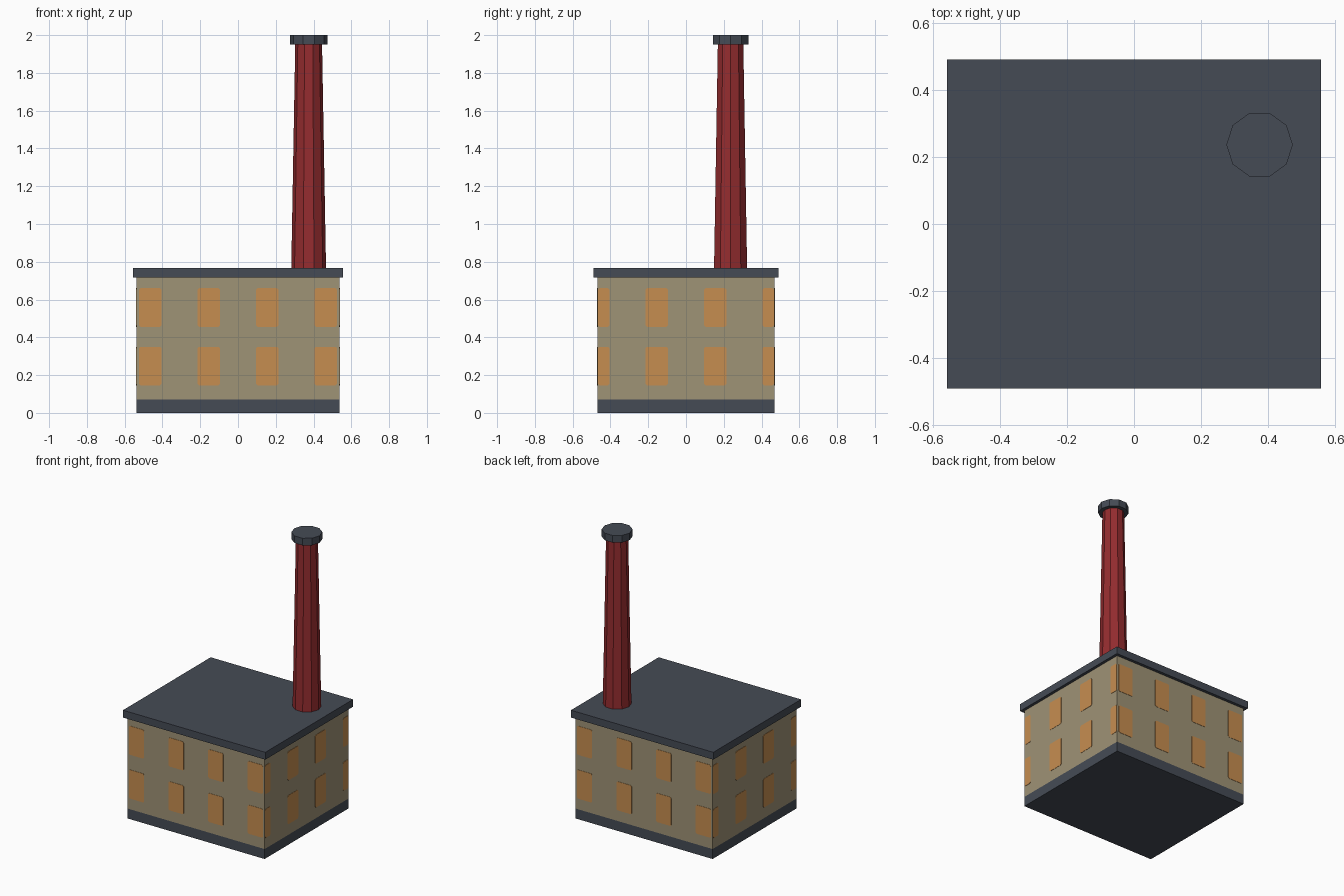
import bpy, bmesh, math
from mathutils import Matrix, Vector

if "Cube" in bpy.data.objects:
    bpy.data.objects.remove(bpy.data.objects["Cube"])


def srgb(r, g, b):
    lin = [(c / 255 / 12.92) if c < 10 else ((c / 255 + 0.055) / 1.055) ** 2.4 for c in (r, g, b)]
    return (*lin, 1.0)


def material(name, rgb):
    m = bpy.data.materials.new(name)
    m.diffuse_color = srgb(*rgb)
    m.use_nodes = True
    m.node_tree.nodes["Principled BSDF"].inputs["Base Color"].default_value = m.diffuse_color
    return m


SLATE = material("slate grey", (69, 75, 85))
WALL = material("tan wall", (159, 147, 118))
AMBER = material("amber window", (198, 141, 80))
BRICK = material("brick red", (149, 44, 47))


def finish(name, bm, mat):
    bmesh.ops.recalc_face_normals(bm, faces=bm.faces)
    mesh = bpy.data.meshes.new(name)
    bm.to_mesh(mesh)
    bm.free()
    mesh.materials.append(mat)
    ob = bpy.data.objects.new(name, mesh)
    bpy.context.collection.objects.link(ob)


def box(name, hx, hy, z0, z1, mat):
    bm = bmesh.new()
    bmesh.ops.create_cube(bm, size=1, matrix=Matrix.Translation((0, 0, (z0 + z1) / 2))
                          @ Matrix.Diagonal((2 * hx, 2 * hy, z1 - z0, 1)))
    finish(name, bm, mat)


def decagon(name, r0, r1, z0, z1, mat):
    bm = bmesh.new()
    rings = []
    for r, z in ((r0, z0), (r1, z1)):
        rings.append([bm.verts.new((0.374 + r * math.cos(i * math.tau / 10),
                                    0.236 + r * math.sin(i * math.tau / 10), z)) for i in range(10)])
    bm.faces.new(rings[0])
    bm.faces.new(rings[1])
    for i in range(10):
        j = (i + 1) % 10
        bm.faces.new((rings[0][i], rings[0][j], rings[1][j], rings[1][i]))
    finish(name, bm, mat)


HX, HY = 0.537, 0.469

# Building
box("plinth", HX, HY, 0.0, 0.07, SLATE)
box("walls", HX, HY, 0.07, 0.716, WALL)
box("roof_slab", 0.557, 0.49, 0.716, 0.768, SLATE)

# Chimney
decagon("chimney_shaft", 0.092, 0.071, 0.768, 1.95, BRICK)
decagon("chimney_cap", 0.099, 0.099, 1.95, 2.0, SLATE)


# Window plates with clipped corners; the end ones are trimmed at the wall corner
def windows(name, half_width, distance, angle):
    bm = bmesh.new()
    rot = Matrix.Rotation(angle, 3, 'Z')
    c, t = 0.008, 0.002
    for u in (-0.465, -0.155, 0.155, 0.465):
        a = max(u - 0.059, -half_width + 0.003)
        b = min(u + 0.059, half_width - 0.003)
        for z0 in (0.146, 0.456):
            z1 = z0 + 0.204
            outline = [(a + c, z0), (b - c, z0), (b, z0 + c), (b, z1 - c),
                       (b - c, z1), (a + c, z1), (a, z1 - c), (a, z0 + c)]
            face = bm.faces.new([bm.verts.new(rot @ Vector((x, -distance, z))) for x, z in outline])
            ext = bmesh.ops.extrude_face_region(bm, geom=[face], use_keep_orig=True)
            moved = [g for g in ext["geom"] if isinstance(g, bmesh.types.BMVert)]
            bmesh.ops.translate(bm, verts=moved, vec=rot @ Vector((0, -t, 0)))
    finish(name, bm, AMBER)


windows("front_windows", HX, HY, 0)
windows("back_windows", HX, HY, math.pi)
windows("right_windows", HY, HX, math.pi / 2)
windows("left_windows", HY, HX, -math.pi / 2)
